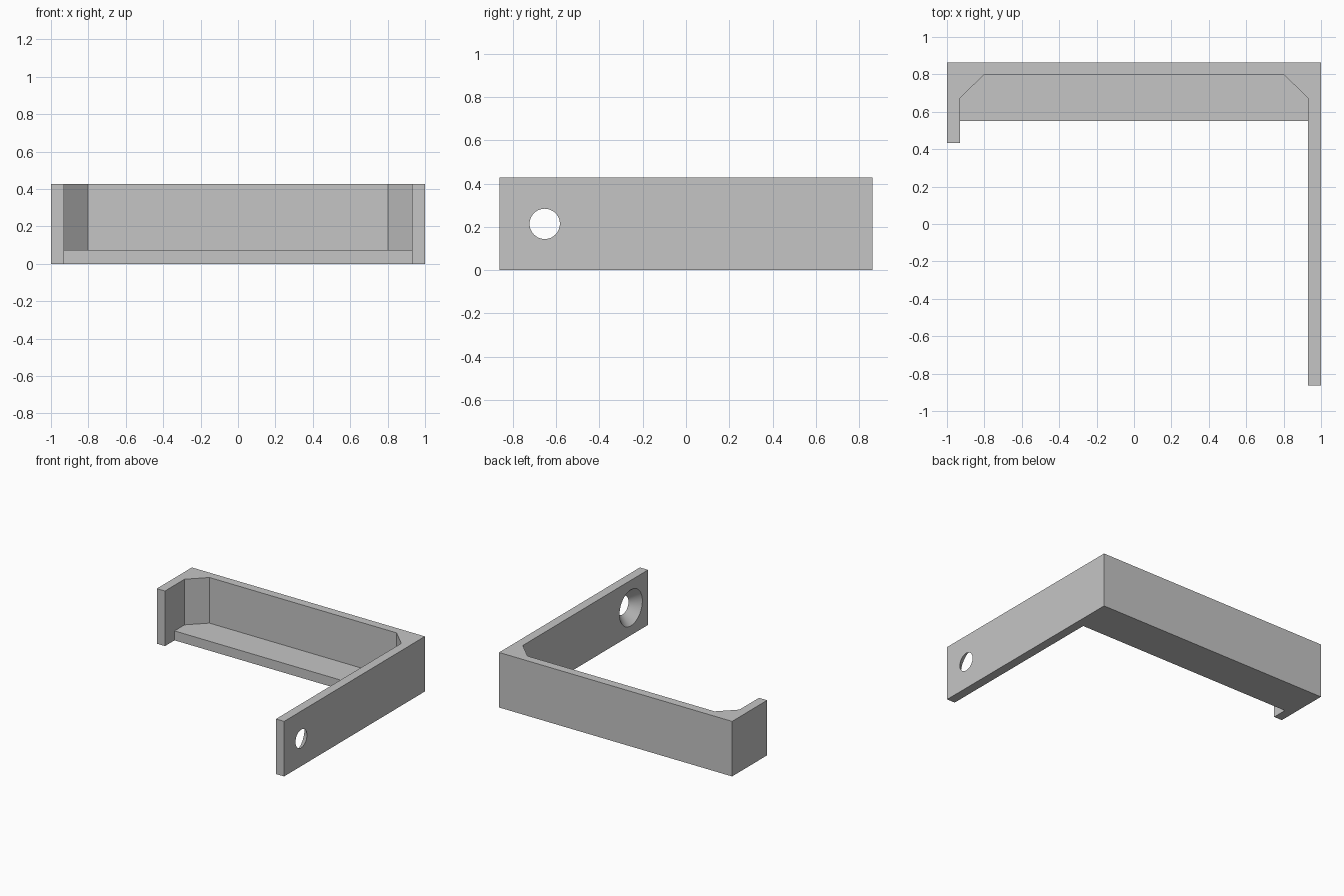
import bpy
import bmesh
from math import pi, radians
from mathutils import Matrix

if "Cube" in bpy.data.objects:
    bpy.data.objects.remove(bpy.data.objects["Cube"])

HEIGHT, WALL, BACK = 0.427, 0.07, 0.863
INNER = 1 - WALL

grey = bpy.data.materials.new("plain_grey")
grey.use_nodes = True
colour = (0.56, 0.56, 0.56, 1)
grey.diffuse_color = colour
grey.node_tree.nodes["Principled BSDF"].inputs["Base Color"].default_value = colour


def make_object(name, bm):
    bmesh.ops.recalc_face_normals(bm, faces=bm.faces)
    mesh = bpy.data.meshes.new(name)
    bm.to_mesh(mesh)
    bm.free()
    mesh.materials.append(grey)
    obj = bpy.data.objects.new(name, mesh)
    bpy.context.collection.objects.link(obj)
    return obj


def prism(name, outline, height):
    bm = bmesh.new()
    face = bm.faces.new([bm.verts.new((x, y, 0)) for x, y in outline])
    top = bmesh.ops.extrude_face_region(bm, geom=[face])["geom"]
    bmesh.ops.translate(bm, vec=(0, 0, height),
                        verts=[v for v in top if isinstance(v, bmesh.types.BMVert)])
    return make_object(name, bm)


def combine(target, tool, operation):
    mod = target.modifiers.new(operation.lower(), "BOOLEAN")
    mod.operation, mod.object, mod.solver = operation, tool, "EXACT"
    bpy.context.view_layer.objects.active = target
    bpy.ops.object.modifier_apply(modifier=mod.name)
    bpy.data.objects.remove(tool)


# Wall running round a short lip, the back and a long arm, with filled corners
bracket = prism("bracket", [
    (-1, BACK), (-1, 0.433), (-INNER, 0.433), (-INNER, 0.673), (-0.803, 0.797),
    (0.803, 0.797), (INNER, 0.673), (INNER, -BACK), (1, -BACK), (1, BACK)], HEIGHT)

# Shelf between the side walls
shelf = prism("shelf", [(-0.96, 0.55), (0.96, 0.55), (0.96, 0.83), (-0.96, 0.83)], 0.073)
combine(bracket, shelf, "UNION")

# Countersunk screw hole, wide on the inside of the arm
bm = bmesh.new()
bmesh.ops.create_cone(bm, cap_ends=True, segments=48, radius1=0.15, radius2=0.06, depth=0.09,
                      matrix=Matrix.Translation((0.965, -0.653, HEIGHT / 2))
                      @ Matrix.Rotation(pi / 2, 4, "Y"))
combine(bracket, make_object("hole_cutter", bm), "DIFFERENCE")

# Smooth hole wall, sharp edges elsewhere
bpy.ops.object.select_all(action="DESELECT")
bracket.select_set(True)
bpy.context.view_layer.objects.active = bracket
bpy.ops.object.shade_smooth_by_angle(angle=radians(30))
